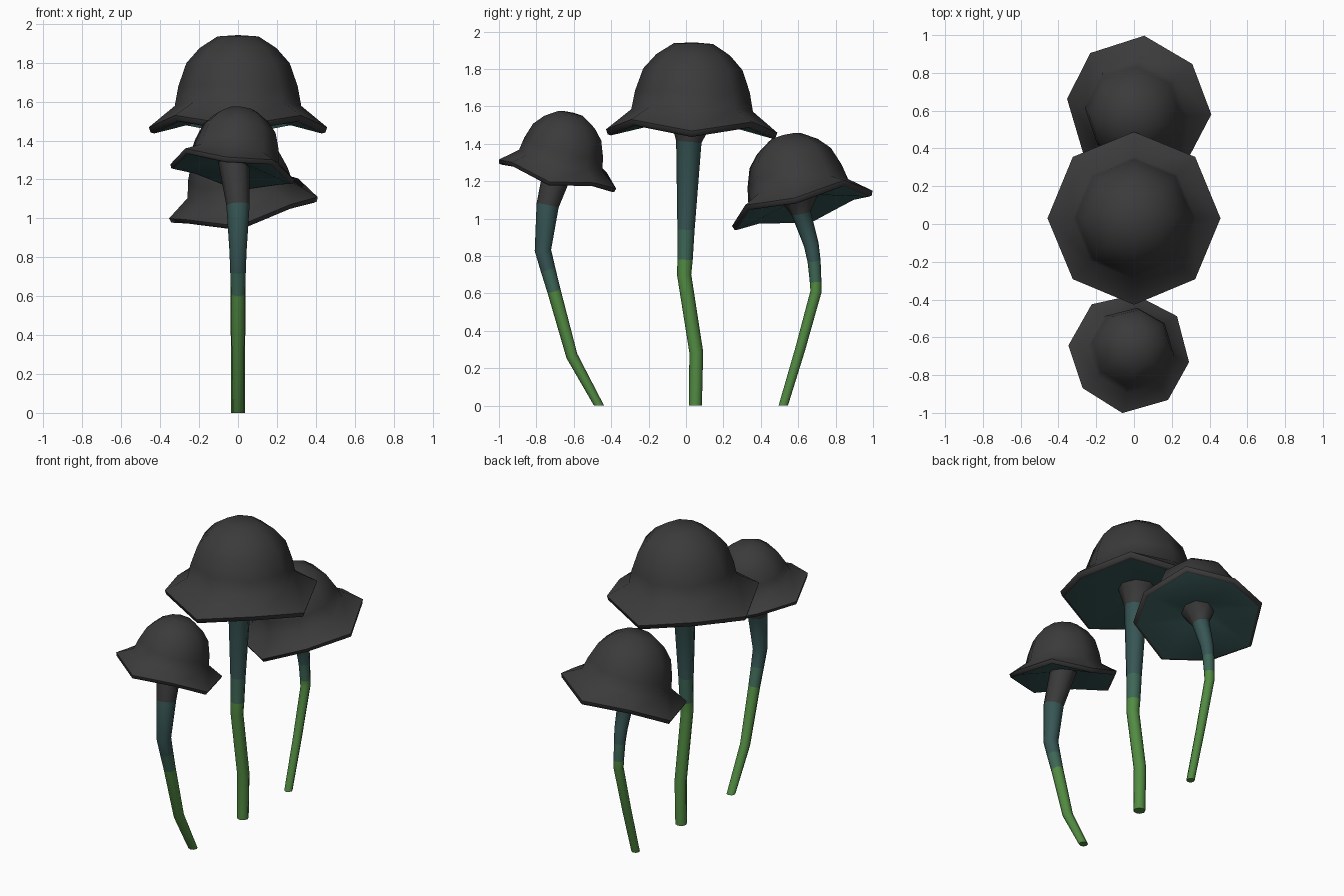
import bpy, bmesh, math
from mathutils import Vector, Matrix

if "Cube" in bpy.data.objects:
    bpy.data.objects.remove(bpy.data.objects["Cube"])


def material(name, rgb):
    m = bpy.data.materials.new(name)
    m.diffuse_color = (*rgb, 1)
    m.use_nodes = True
    m.node_tree.nodes["Principled BSDF"].inputs["Base Color"].default_value = m.diffuse_color
    return m


MATS = [material("leaf green", (0.085, 0.26, 0.055)),
        material("green teal", (0.048, 0.135, 0.095)),
        material("dark teal", (0.038, 0.092, 0.09)),
        material("charcoal", (0.043, 0.043, 0.043))]
GREEN, MID, TEAL, DARK = range(4)
SIDES = 8


def finish(bm, name, angle):
    bmesh.ops.recalc_face_normals(bm, faces=bm.faces)
    me = bpy.data.meshes.new(name)
    bm.to_mesh(me)
    bm.free()
    for m in MATS:
        me.materials.append(m)
    ob = bpy.data.objects.new(name, me)
    bpy.context.collection.objects.link(ob)
    bpy.ops.object.select_all(action='DESELECT')
    ob.select_set(True)
    bpy.context.view_layer.objects.active = ob
    bpy.ops.object.shade_smooth_by_angle(angle=math.radians(angle))
    return ob


def bridge(bm, a, b, mat):
    n = len(a)
    for i in range(n):
        f = bm.faces.new((a[i], a[(i + 1) % n], b[(i + 1) % n], b[i]))
        f.material_index = mat


# Bent stem: rows of (y, z, radius, colour of the section above)
def stem(name, rows, end, normal, flare):
    pts = [Vector((0, r[0], r[1])) for r in rows] + [end]
    radii = [r[2] for r in rows] + [flare]
    bm = bmesh.new()
    rings = []
    for k, p in enumerate(pts):
        if k == 0:
            t = Vector((0, 0, 1))
        elif k == len(pts) - 1:
            t = normal
        else:
            t = (p - pts[k - 1]).normalized() + (pts[k + 1] - p).normalized()
        t = t.normalized()
        u = Vector((1, 0, 0))
        u = (u - t * u.dot(t)).normalized()
        v = t.cross(u)
        rings.append([bm.verts.new(p + radii[k] * (u * math.cos(a) + v * math.sin(a)))
                      for a in (2 * math.pi * i / SIDES for i in range(SIDES))])
    for k in range(len(rings) - 1):
        bridge(bm, rings[k], rings[k + 1], rows[k][3])
    bm.faces.new(rings[0]).material_index = GREEN
    bm.faces.new(rings[-1]).material_index = DARK
    finish(bm, name, 50)


# Cap profile for rim radius 1: (radius, height, wave, colour of band above)
PROFILE = [(0.24, 0.17, 0.0, TEAL), (0.94, -0.03, 0.12, DARK),
           (0.98, -0.02, 0.12, DARK), (1.0, 0.04, 0.12, DARK),
           (0.71, 0.28, 0.03, DARK), (0.67, 0.50, 0, DARK),
           (0.58, 0.76, 0, DARK), (0.43, 0.93, 0, DARK), (0.23, 1.06, 0, DARK)]


def cap(name, centre, normal, size, turn):
    rot = Matrix.Translation(centre) @ normal.to_track_quat('Z', 'Y').to_matrix().to_4x4()
    # keep the octagon corners facing the axes after tilting
    z = normal
    x = Vector((1, 0, 0))
    x = (x - z * x.dot(z)).normalized()
    y = z.cross(x)
    rot = Matrix.Translation(centre) @ Matrix((x, y, z)).transposed().to_4x4()
    bm = bmesh.new()
    rings = []
    for r, h, w, _ in PROFILE:
        ring = []
        for i in range(SIDES):
            a = 2 * math.pi * i / SIDES + math.radians(turn)
            p = Vector((r * math.cos(a), r * math.sin(a), h + w * (i % 2))) * size
            ring.append(bm.verts.new(rot @ p))
        rings.append(ring)
    for k in range(len(rings) - 1):
        bridge(bm, rings[k], rings[k + 1], PROFILE[k][3])
    # crown and underside centre
    for ring, h, mat in ((rings[-1], 1.075, DARK), (rings[0], 0.17, TEAL)):
        c = bm.verts.new(rot @ Vector((0, 0, h * size)))
        for i in range(SIDES):
            bm.faces.new((ring[i], ring[(i + 1) % SIDES], c)).material_index = mat
    finish(bm, name, 58)


def mushroom(name, rows, centre, lean, size, turn):
    centre = Vector(centre)
    n = Vector((*lean, 1)).normalized()
    cap(name + "_cap", centre, n, size, turn)
    stem(name + "_stem", rows, centre + n * size * 0.165, n, size * 0.25)


# Tall middle mushroom
mushroom("middle",
         [(0.05, 0, 0.035, GREEN), (0.055, 0.285, 0.037, GREEN),
          (-0.01, 0.70, 0.038, GREEN), (-0.005, 0.78, 0.041, MID),
          (0.0, 0.94, 0.046, TEAL), (0.015, 1.41, 0.068, DARK)],
         (0, 0.03, 1.45), (0, 0.02), 0.458, 0)

# Short front mushroom
mushroom("front",
         [(-0.465, 0, 0.027, GREEN), (-0.61, 0.265, 0.031, GREEN),
          (-0.705, 0.61, 0.036, MID), (-0.737, 0.725, 0.04, TEAL),
          (-0.765, 0.83, 0.044, TEAL), (-0.74, 1.07, 0.06, DARK)],
         (-0.03, -0.69, 1.225), (0.16, 0.23), 0.325, -6)

# Leaning back mushroom
mushroom("back",
         [(0.52, 0, 0.025, GREEN), (0.61, 0.30, 0.027, GREEN),
          (0.695, 0.61, 0.03, GREEN), (0.693, 0.66, 0.031, MID),
          (0.685, 0.77, 0.035, TEAL), (0.67, 0.86, 0.04, TEAL),
          (0.615, 1.03, 0.052, DARK)],
         (0.03, 0.625, 1.04), (-0.17, -0.24), 0.388, -4)
